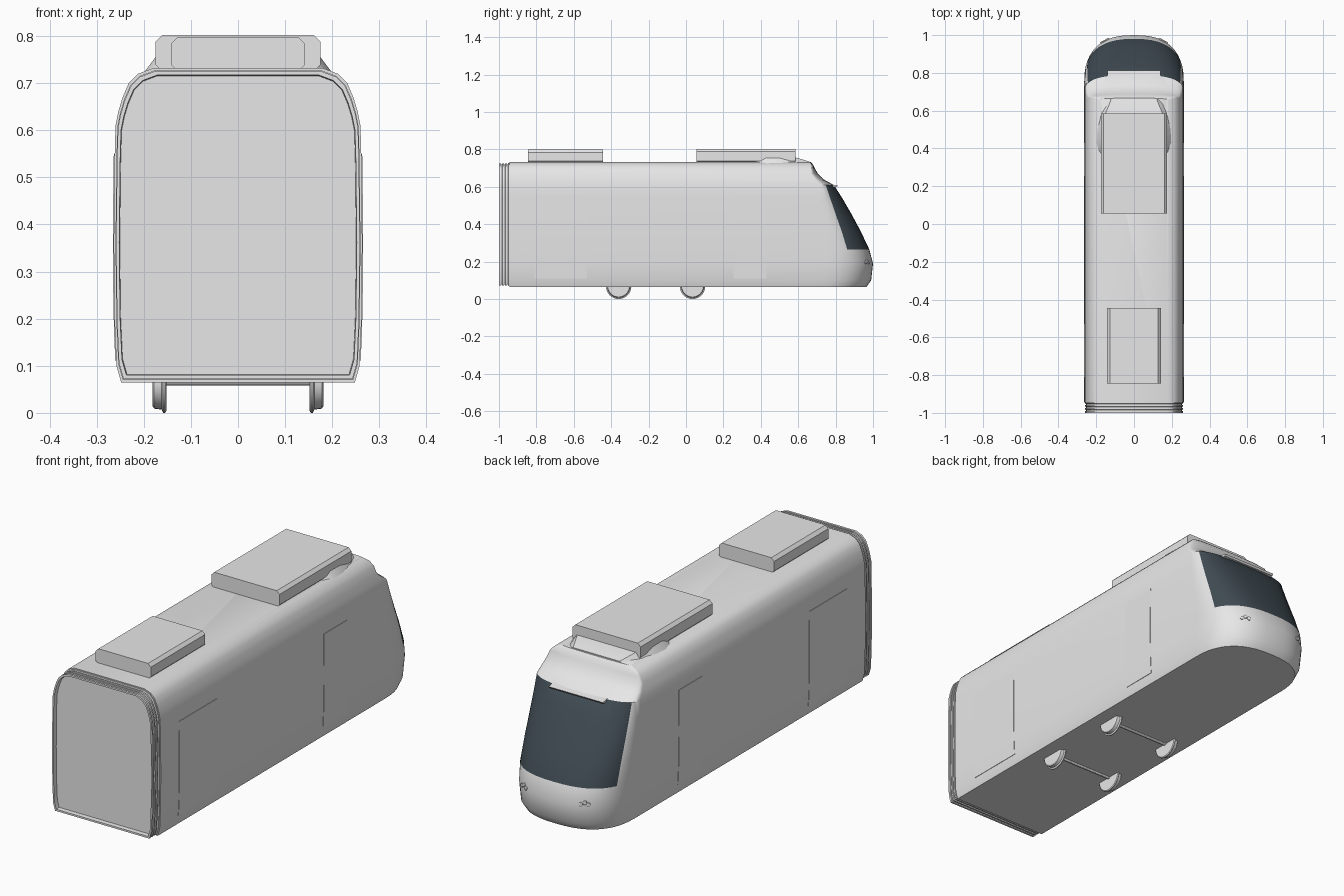
import bpy, bmesh, math

cube = bpy.data.objects.get("Cube")
if cube:
    bpy.data.objects.remove(cube, do_unlink=True)


def make_material(name, rgb):
    mat = bpy.data.materials.new(name)
    mat.use_nodes = True
    color = (*rgb, 1)
    mat.diffuse_color = color
    mat.node_tree.nodes["Principled BSDF"].inputs["Base Color"].default_value = color
    return mat


GREY = make_material("light grey", (0.8, 0.8, 0.8))
GLASS = make_material("dark glass", (0.05, 0.07, 0.085))


def finish(name, bm, mats=(GREY,), angle=30):
    bmesh.ops.recalc_face_normals(bm, faces=bm.faces)
    mesh = bpy.data.meshes.new(name)
    bm.to_mesh(mesh)
    bm.free()
    for mat in mats:
        mesh.materials.append(mat)
    obj = bpy.data.objects.new(name, mesh)
    bpy.context.collection.objects.link(obj)
    bpy.ops.object.select_all(action="DESELECT")
    obj.select_set(True)
    bpy.context.view_layer.objects.active = obj
    bpy.ops.object.shade_smooth_by_angle(angle=math.radians(angle))
    return obj


def loft(name, rings, mats=(GREY,), rule=None, closed=True, start=True, end=True):
    """Skin a list of point rings; rule(ring, segment) picks the material."""
    bm = bmesh.new()
    rows = [[bm.verts.new(p) for p in ring] for ring in rings]
    count = len(rows[0])
    for i, (a, b) in enumerate(zip(rows, rows[1:])):
        for j in range(count if closed else count - 1):
            k = (j + 1) % count
            face = bm.faces.new((a[j], a[k], b[k], b[j]))
            if rule:
                face.material_index = rule(i, j)
    if start:
        bm.faces.new(rows[0])
    if end:
        bm.faces.new(rows[-1])
    return finish(name, bm, mats)


# Hull levels: height, half width, nose tip y, nose depth
LEVELS = [
    (0.065, 0.248, 0.965, 0.24), (0.10, 0.258, 0.99, 0.25),
    (0.19, 0.262, 1.0, 0.25), (0.265, 0.263, 0.98, 0.22),
    (0.36, 0.264, 0.935, 0.19), (0.45, 0.263, 0.887, 0.16),
    (0.54, 0.262, 0.835, 0.12), (0.61, 0.26, 0.79, 0.08),
    (0.64, 0.254, 0.735, 0.05), (0.67, 0.245, 0.705, 0.04),
    (0.70, 0.232, 0.688, 0.02), (0.72, 0.212, 0.678, 0.012),
    (0.732, 0.18, 0.667, 0.01)]
REAR = -0.945
STEPS = 24


def level_at(z):
    for a, b in zip(LEVELS, LEVELS[1:]):
        if z <= b[0]:
            f = (z - a[0]) / (b[0] - a[0])
            return [p + (q - p) * f for p, q in zip(a, b)]
    return LEVELS[-1]


def nose_point(level, t):
    z, w, tip, depth = level
    x = math.copysign(w * abs(math.sin(t)) ** 0.8, t)
    return (x, tip - depth * (1 - max(math.cos(t), 0) ** 0.8), z)


def hull_ring(level):
    z, w = level[:2]
    arc = [nose_point(level, math.pi * (i / STEPS - 0.5)) for i in range(STEPS + 1)]
    return [(-w, REAR, z)] + arc + [(w, REAR, z)]


# Hull with wraparound windscreen
def glass_rule(i, j):
    return int(3 <= i <= 6 and 4 <= j <= STEPS - 3)


loft("hull", [hull_ring(v) for v in LEVELS], (GREY, GLASS), glass_rule)


# Gangway bellows and recessed end panel
def section(y, scale):
    side = [(w * scale, 0.4 + (z - 0.4) * scale) for z, w, _, _ in LEVELS]
    return [(x, y, z) for x, z in side] + [(-x, y, z) for x, z in reversed(side)]


ribs = [(REAR + 0.005, 0.985), (-0.95, 0.985)]
for i in range(3):
    y = -0.952 - 0.016 * i
    ribs += [(y, 0.965), (y - 0.005, 0.965), (y - 0.006, 0.98), (y - 0.014, 0.98)]
ribs += [(-1.0, 0.98), (-1.0, 0.955), (-0.98, 0.95)]
loft("gangway_bellows", [section(y, s) for y, s in ribs])


# Door leaves follow the side curve
for name, y0, y1 in (("rear_door", -0.81, -0.53), ("front_door", 0.255, 0.43)):
    for label, s in (("left", 1), ("right", -1)):
        rows = []
        for i in range(9):
            z = 0.11 + 0.44 * i / 8
            w = level_at(z)[1]
            rows.append([(s * (w - 0.004), y0, z), (s * (w + 0.002), y0, z),
                         (s * (w + 0.002), y1, z), (s * (w - 0.004), y1, z)])
        loft(f"{label}_{name}", rows)


# Roof equipment boxes with chamfered long edges
def roof_box(name, y0, y1, w, top):
    c, low = 0.014, 0.725
    half = [(w - c, low), (w, low + c), (w, top - c), (w - c, top)]
    outline = half + [(-x, z) for x, z in reversed(half)]
    loft(name, [[(x, y, z) for x, z in outline] for y in (y0, y1)])


roof_box("front_roof_box", 0.055, 0.585, 0.175, 0.802)
roof_box("rear_roof_box", -0.845, -0.445, 0.142, 0.798)

# Low fairing around the front roof box: y, half width, top
FAIRING = [(0.35, 0.165, 0.735), (0.38, 0.19, 0.748), (0.43, 0.2, 0.762),
           (0.50, 0.197, 0.765), (0.58, 0.183, 0.758), (0.66, 0.15, 0.735)]
loft("roof_fairing", [[(-w, y, 0.722), (-w + 0.03, y, h), (w - 0.03, y, h), (w, y, 0.722)]
                      for y, w, h in FAIRING])


# Wiper bar above the windscreen
bar = [(0.775, 0.598), (0.806, 0.598), (0.812, 0.606), (0.775, 0.614)]
loft("windscreen_bar", [[(x, y, z) for y, z in bar] for x in (-0.14, 0.14)])


# Flanged wheels and axles
def turned(name, y, z, profile, sides=32):
    loft(name, [[(x, y + r * math.cos(2 * math.pi * i / sides),
                  z + r * math.sin(2 * math.pi * i / sides)) for i in range(sides)]
                for x, r in profile])


WHEEL = [(0.152, 0.064), (0.155, 0.068), (0.159, 0.068), (0.162, 0.061), (0.178, 0.059),
         (0.181, 0.054)]
for place, y in (("rear", -0.36), ("front", 0.035)):
    for label, s in (("left", 1), ("right", -1)):
        turned(f"{place}_{label}_wheel", y, 0.068, [(s * x, r) for x, r in WHEEL])
    turned(f"{place}_axle", y, 0.068, [(-0.155, 0.01), (0.155, 0.01)], 12)


# Headlight clusters set into the nose
for label, s in (("left", 1), ("right", -1)):
    for i in range(3):
        z = 0.195 + (0.008 if i == 1 else 0)
        level = level_at(z)
        t = s * (0.48 + 0.07 * i)
        x, y, z = nose_point(level, t)
        x2, y2, _ = nose_point(level, t + 0.01)
        nx, ny = y - y2, x2 - x
        size = math.hypot(nx, ny)
        nx, ny = nx / size, ny / size
        rings = []
        for out, r in ((-0.01, 0.009), (0.004, 0.009), (0.006, 0.006)):
            rings.append([(x + nx * out - ny * r * math.cos(a),
                           y + ny * out + nx * r * math.cos(a), z + r * math.sin(a))
                          for a in (math.tau * k / 12 for k in range(12))])
        loft(f"{label}_headlight_{i + 1}", rings)
